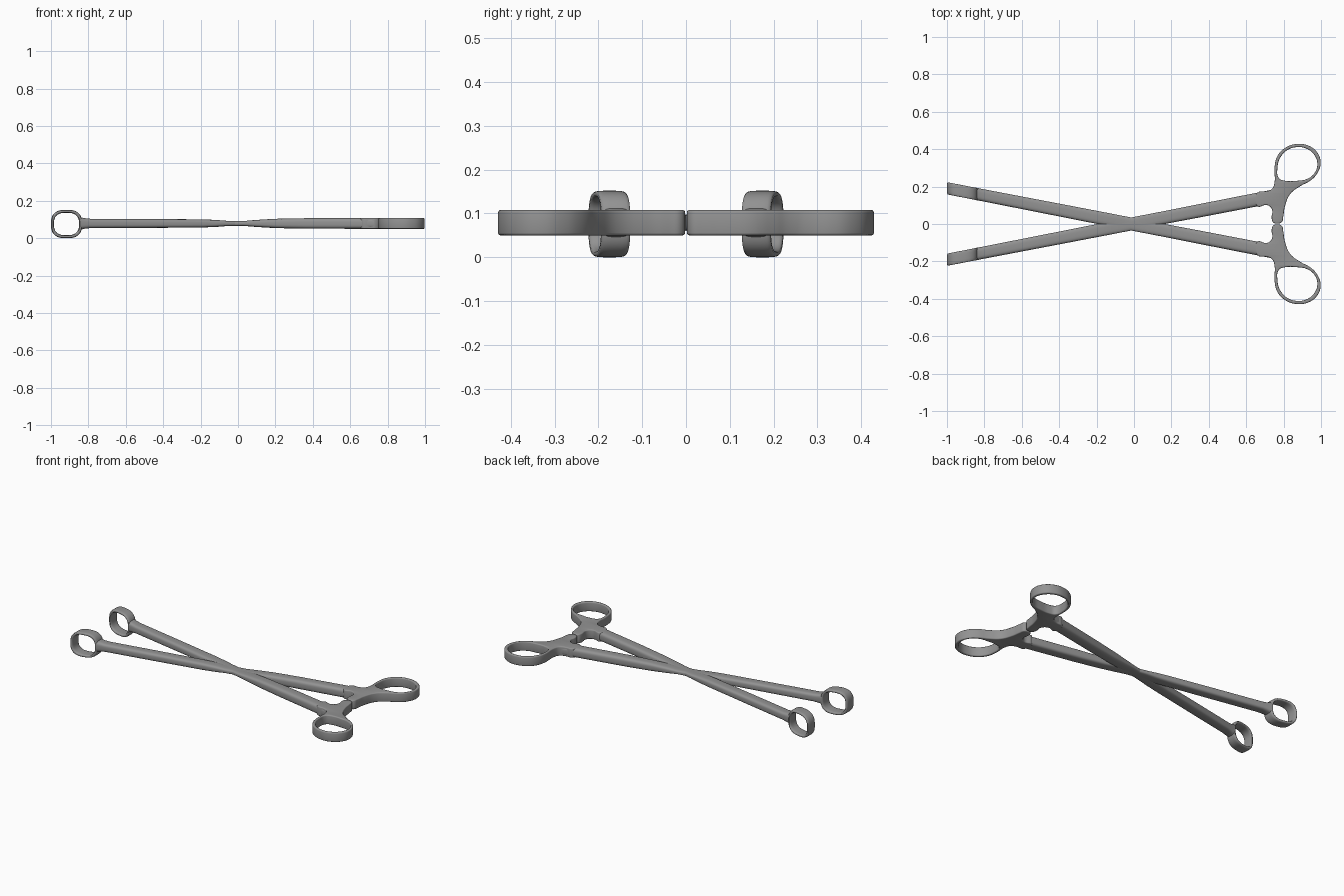
import bpy, bmesh, math

cube = bpy.data.objects.get("Cube")
if cube:
    bpy.data.objects.remove(cube, do_unlink=True)

SLOPE, PIVOT_X, MID_Z = 0.194, -0.015, 0.079

steel = bpy.data.materials.new("brushed_steel_grey")
steel.use_nodes = True
GREY = (0.29, 0.29, 0.29, 1)
steel.diffuse_color = GREY
steel.node_tree.nodes["Principled BSDF"].inputs["Base Color"].default_value = GREY


def arm_y(x):
    return SLOPE * (x - PIVOT_X)


def rounded(a, b, n, power):
    """Points of a rounded rectangle with half sizes a and b."""
    pts = []
    for i in range(n):
        t = math.tau * (i + 0.5) / n
        c, s = math.cos(t), math.sin(t)
        pts.append((a * math.copysign(abs(c) ** (2 / power), c),
                    b * math.copysign(abs(s) ** (2 / power), s)))
    return pts


def finish(ob, angle):
    """Material, shading, and the opposite half of the instrument."""
    ob.data.materials.clear()
    ob.data.materials.append(steel)
    bpy.ops.object.select_all(action='DESELECT')
    ob.select_set(True)
    bpy.context.view_layer.objects.active = ob
    bpy.ops.object.shade_smooth_by_angle(angle=math.radians(angle))
    mirror = ob.modifiers.new("opposite_half", 'MIRROR')
    mirror.use_axis = (False, True, False)
    mirror.use_mirror_merge = False


def loft(name, sections, closed, angle):
    """Skin a row of equal-length point loops."""
    bm = bmesh.new()
    loops = [[bm.verts.new(p) for p in sec] for sec in sections]
    n = len(loops[0])
    pairs = list(zip(loops, loops[1:]))
    if closed:
        pairs.append((loops[-1], loops[0]))
    else:
        bm.faces.new(loops[0])
        bm.faces.new(loops[-1])
    for p, q in pairs:
        for i in range(n):
            j = (i + 1) % n
            bm.faces.new((p[i], p[j], q[j], q[i]))
    bmesh.ops.recalc_face_normals(bm, faces=bm.faces)
    mesh = bpy.data.meshes.new(name)
    bm.to_mesh(mesh)
    bm.free()
    ob = bpy.data.objects.new(name, mesh)
    bpy.context.collection.objects.link(ob)
    finish(ob, angle)


# Shanks: x, half width, half thickness, thinned where they cross
stations = [(-0.842, 0.034, 0.034), (-0.825, 0.033, 0.029), (-0.79, 0.033, 0.025),
            (-0.5, 0.034, 0.024), (-0.2, 0.035, 0.022), (-0.12, 0.035, 0.019),
            (-0.06, 0.035, 0.014), (0.03, 0.035, 0.013), (0.1, 0.035, 0.019),
            (0.2, 0.035, 0.025), (0.36, 0.036, 0.028), (0.75, 0.037, 0.029)]
loft("shank", [[(x, arm_y(x) + y, MID_Z + z) for y, z in rounded(w, h, 24, 3.5)]
               for x, w, h in stations], False, 50)

# Jaw loops: a rounded square path swept with a thin rounded band section
JAW_X, JAW_Z, WALL = -0.917, 0.076, 0.008
jaw = []
for i in range(64):
    t = math.tau * i / 64
    c, s = math.cos(t), math.sin(t)
    grow = (abs(c) ** 2.7 + abs(s) ** 2.7) ** (-1 / 2.7)
    section = []
    for y, r in rounded(0.033, WALL, 16, 4):
        x = JAW_X + (0.083 - WALL + r) * grow * c
        z = JAW_Z + (0.076 - WALL + r) * grow * s
        section.append((x, arm_y(x) + y, z))
    jaw.append(section)
loft("jaw_loop", jaw, True, 50)

# Finger handle: outline with ratchet tab, and the finger hole
outline = [(0.66, 0.095), (0.71, 0.102), (0.738, 0.078), (0.736, 0.03), (0.745, 0.008),
           (0.768, 0.002), (0.79, 0.01), (0.798, 0.04), (0.806, 0.09), (0.835, 0.16),
           (0.885, 0.2), (0.95, 0.237), (0.985, 0.28), (0.998, 0.33), (0.978, 0.385),
           (0.93, 0.42), (0.87, 0.428), (0.805, 0.405), (0.765, 0.36), (0.751, 0.3),
           (0.751, 0.22), (0.738, 0.188), (0.71, 0.175), (0.66, 0.166)]
hole = [(0.767, 0.3), (0.782, 0.355), (0.82, 0.395), (0.87, 0.411), (0.922, 0.403),
        (0.962, 0.372), (0.98, 0.325), (0.965, 0.272), (0.925, 0.241), (0.87, 0.231),
        (0.81, 0.231), (0.775, 0.245)]
curve = bpy.data.curves.new("finger_handle", 'CURVE')
curve.dimensions, curve.fill_mode = '2D', 'BOTH'
curve.resolution_u, curve.bevel_resolution = 5, 2
BEVEL = 0.006
curve.bevel_depth, curve.offset, curve.extrude = BEVEL, -BEVEL, 0.029 - BEVEL
for points in (outline, hole):
    spline = curve.splines.new('BEZIER')
    spline.bezier_points.add(len(points) - 1)
    spline.use_cyclic_u = True
    for bp, (x, y) in zip(spline.bezier_points, points):
        bp.co = (x, y, MID_Z)
        bp.handle_left_type = bp.handle_right_type = 'AUTO'
handle = bpy.data.objects.new("finger_handle", curve)
bpy.context.collection.objects.link(handle)
handle.location.z = MID_Z
bpy.context.view_layer.update()
solid = bpy.data.meshes.new_from_object(
    handle.evaluated_get(bpy.context.evaluated_depsgraph_get()))
bpy.data.objects.remove(handle, do_unlink=True)
bm = bmesh.new()
bm.from_mesh(solid)
bmesh.ops.remove_doubles(bm, verts=bm.verts, dist=0.0001)
bmesh.ops.recalc_face_normals(bm, faces=bm.faces)
# Seat the handle on the shank's mid height
low = min(v.co.z for v in bm.verts)
high = max(v.co.z for v in bm.verts)
bmesh.ops.translate(bm, verts=bm.verts, vec=(0, 0, MID_Z - (low + high) / 2))
bm.to_mesh(solid)
bm.free()
handle = bpy.data.objects.new("finger_handle", solid)
bpy.context.collection.objects.link(handle)
finish(handle, 40)
